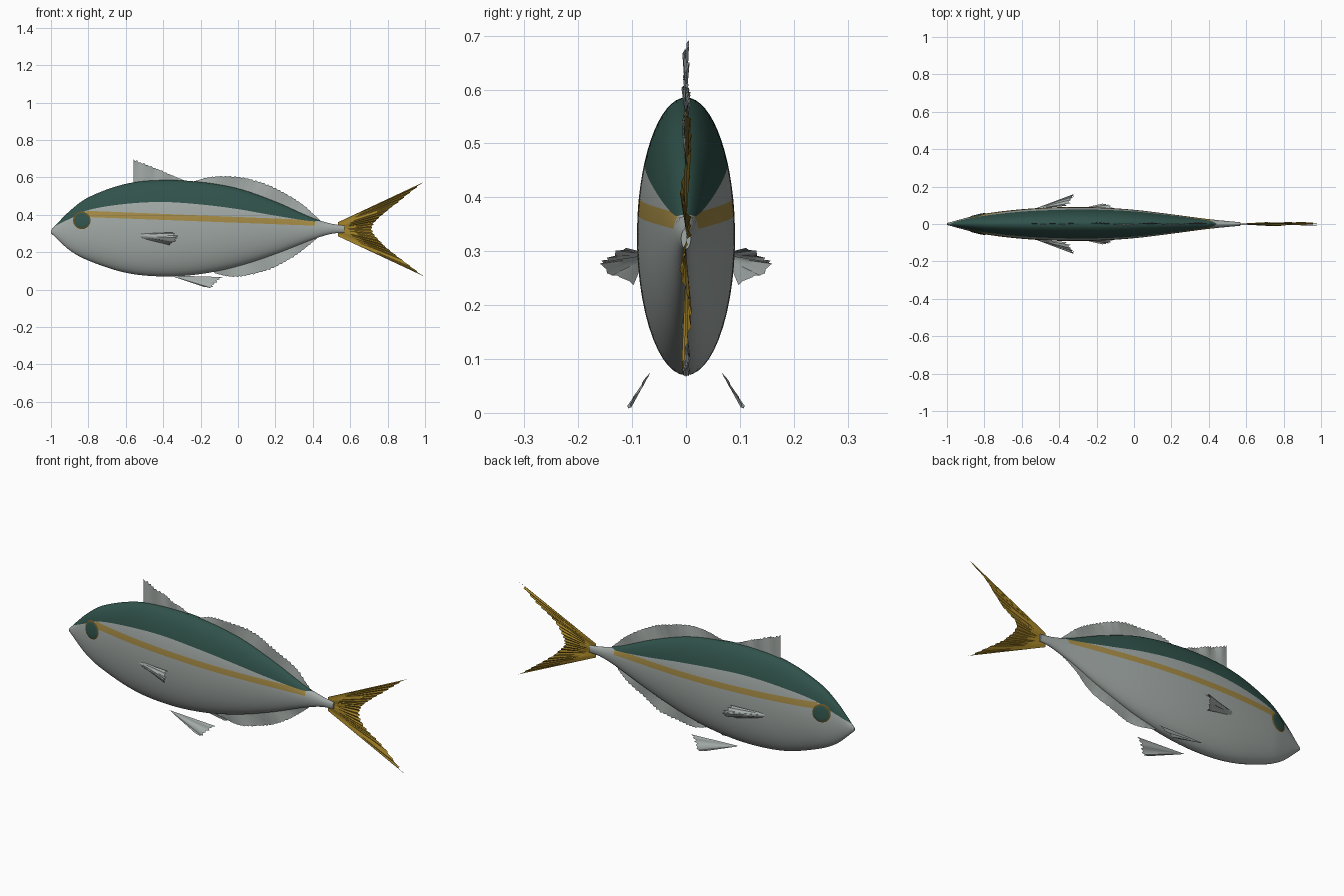
import bpy, bmesh, math, random
from mathutils import Vector

random.seed(4)
cube = bpy.data.objects.get("Cube")
if cube:
    bpy.data.objects.remove(cube, do_unlink=True)


def material(name, rgb):
    m = bpy.data.materials.new(name)
    m.use_nodes = True
    m.diffuse_color = (*rgb, 1)
    m.node_tree.nodes["Principled BSDF"].inputs["Base Color"].default_value = (*rgb, 1)
    return m


silver = material("silver_skin", (0.36, 0.40, 0.38))
green = material("dark_green_back", (0.03, 0.085, 0.07))
gold = material("gold_stripe", (0.38, 0.26, 0.06))
yellow = material("yellow_tail", (0.36, 0.22, 0.02))
fin_grey = material("fin_grey", (0.37, 0.41, 0.39))
bronze = material("bronze_eye_rim", (0.14, 0.09, 0.018))


def finish(name, bm, mats, mirror=False):
    mesh = bpy.data.meshes.new(name)
    bm.to_mesh(mesh)
    bm.free()
    for m in mats:
        mesh.materials.append(m)
    obj = bpy.data.objects.new(name, mesh)
    bpy.context.collection.objects.link(obj)
    if mirror:
        mod = obj.modifiers.new("mirror", 'MIRROR')
        mod.use_axis = (False, True, False)
        mod.merge_threshold = 0.0005
    bpy.ops.object.select_all(action='DESELECT')
    obj.select_set(True)
    bpy.context.view_layer.objects.active = obj
    bpy.ops.object.shade_smooth_by_angle(angle=math.radians(50))
    return obj


def curve(pts):
    """Smooth function through (x, value) points."""
    def slope(i):
        a, b = pts[max(i - 1, 0)], pts[min(i + 1, len(pts) - 1)]
        return (b[1] - a[1]) / (b[0] - a[0])

    def f(x):
        x = min(max(x, pts[0][0]), pts[-1][0])
        i = next(k for k in range(len(pts) - 1) if x <= pts[k + 1][0])
        (x0, y0), (x1, y1) = pts[i], pts[i + 1]
        d = x1 - x0
        t = (x - x0) / d
        return ((2*t**3 - 3*t*t + 1) * y0 + (t**3 - 2*t*t + t) * d * slope(i)
                + (3*t*t - 2*t**3) * y1 + (t**3 - t*t) * d * slope(i + 1))
    return f


# Body outline, seen from the side and from above
top = curve([(-1, .318), (-.9, .42), (-.8, .493), (-.6, .565), (-.4, .585), (-.2, .575),
             (0, .54), (.2, .47), (.4, .382), (.5, .352), (.57, .342)])
bottom = curve([(-1, .302), (-.9, .21), (-.8, .155), (-.6, .09), (-.4, .07), (-.2, .083),
                (0, .125), (.2, .19), (.4, .268), (.5, .298), (.57, .304)])
width = curve([(-1, .005), (-.9, .032), (-.8, .055), (-.6, .079), (-.4, .09), (-.2, .089),
               (0, .076), (.2, .052), (.4, .026), (.57, .009)])
back_line = curve([(-1, .33), (-.9, .378), (-.8, .425), (-.6, .458), (-.4, .468), (-.2, .455),
                   (0, .43), (.2, .395), (.4, .365), (.45, .37), (.57, .37)])


def surface_y(x, z):
    mid, half = (top(x) + bottom(x)) / 2, (top(x) - bottom(x)) / 2
    return width(x) * math.sqrt(max(0, 1 - ((z - mid) / half) ** 2))


# Body: half rings whose points follow the colour borders
BANDS = [(14, 0), (3, 2), (3, 0), (10, 1)]


def half_ring(x):
    hi, lo = top(x), bottom(x)
    mid, half = (hi + lo) / 2, (hi - lo) / 2
    back = min(back_line(x), hi)
    stripe_hi = min(.388 - .041 * x, back)
    stripe_lo = min(.357 - .038 * x, stripe_hi)
    angles = [math.asin(max(-1, min(1, (z - mid) / half)))
              for z in (lo, stripe_lo, stripe_hi, back, hi)]
    ring = [angles[0]]
    for k, (n, _) in enumerate(BANDS):
        ring += [angles[k] + (angles[k+1] - angles[k]) * (j + 1) / n for j in range(n)]
    return [(x, width(x) * math.cos(a), mid + half * math.sin(a)) for a in ring]


bm = bmesh.new()
band_mats = [m for n, m in BANDS for _ in range(n)]
steps = 100
xs = [-1 + 1.57 * i / steps for i in range(steps + 1)]
rings = [[bm.verts.new(p) for p in half_ring(x)] for x in xs]
for i in range(steps):
    for j, m in enumerate(band_mats):
        f = bm.faces.new((rings[i][j], rings[i][j+1], rings[i+1][j+1], rings[i+1][j]))
        f.material_index = 0 if m == 2 and not -.82 < xs[i] < .41 else m
for end in (rings[0], rings[-1]):
    bm.faces.new(end)
for v in bm.verts:
    if abs(v.co.y) < .0001:
        v.co.y = 0
bmesh.ops.remove_doubles(bm, verts=bm.verts, dist=.00005)
bmesh.ops.recalc_face_normals(bm, faces=bm.faces)
finish("body", bm, [silver, green, gold], mirror=True)

# Eyes: thin discs laid on the head, with a bronze rim
bm = bmesh.new()
loops = []
for r in (.001, .013, .026, .040, .047):
    loop = []
    for k in range(32):
        a = math.tau * k / 32
        x, z = -.835 + r * math.cos(a), .37 + r * math.sin(a)
        loop.append(bm.verts.new((x, surface_y(x, z) + (.004 if r < .045 else .001), z)))
    loops.append(loop)
bm.faces.new(loops[0])
for i in range(4):
    for k in range(32):
        n = (k + 1) % 32
        f = bm.faces.new((loops[i][k], loops[i][n], loops[i+1][n], loops[i+1][k]))
        f.material_index = int(i == 3)
bmesh.ops.recalc_face_normals(bm, faces=bm.faces)
finish("eyes", bm, [green, bronze], mirror=True)


def along(pts, u):
    """Point at fraction u of a smooth path."""
    t = u * (len(pts) - 1)
    return Vector(curve([(i, p[a]) for i, p in enumerate(pts)])(t) for a in range(3))


def fin(name, root, tips, rays, mat, ripple, teeth, mirror=False, wave=(0, 1, 0)):
    """Thin rippled sheet between a root path and a ragged outer path."""
    bm = bmesh.new()
    rows, cols = 5, rays * 2
    grid = []
    for i in range(cols + 1):
        u = i / cols
        a, b = along(root, u), along(tips, u)
        if 0 < i < cols:
            b = b.lerp(a, teeth * ((i % 2) * .6 + random.random() * .4))
        sway = ripple * (math.sin(u * 17) + .35 * (-1) ** i + random.uniform(-.2, .2))
        grid.append([bm.verts.new(a.lerp(b, j / rows) + Vector(wave) * sway * j / rows)
                     for j in range(rows + 1)])
    for i in range(cols):
        for j in range(rows):
            bm.faces.new((grid[i][j], grid[i+1][j], grid[i+1][j+1], grid[i][j+1]))
    finish(name, bm, [mat], mirror)


def flat(pts):
    return [(x, 0, z) for x, z in pts]


def body_edge(edge, x0, x1, inset):
    return [(x0 + (x1 - x0) * k / 8, 0, edge(x0 + (x1 - x0) * k / 8) + inset) for k in range(9)]


# Fins on the centre line
fin("front_dorsal_fin", body_edge(top, -.56, -.29, -.01),
    flat([(-.56, .70), (-.47, .665), (-.38, .625), (-.29, .585)]), 14, fin_grey, .005, .12)
fin("rear_dorsal_fin", body_edge(top, -.25, .43, -.01),
    flat([(-.24, .578), (-.13, .606), (0, .604), (.12, .578), (.23, .53), (.34, .462), (.44, .37)]),
    32, fin_grey, .006, .1)
fin("anal_fin", body_edge(bottom, -.14, .42, .01),
    flat([(-.12, .085), (-.03, .066), (.07, .077), (.17, .105), (.27, .155), (.36, .22), (.43, .28)]),
    28, fin_grey, .006, .1)
fin("tail_fin", flat([(.535, .36), (.535, .322), (.535, .285)]),
    flat([(1, .578), (.87, .475), (.77, .395), (.72, .33), (.76, .26), (.86, .175), (1, .068)]),
    22, yellow, .008, .06)

# Paired fins
fin("pectoral_fins", [(-.55, .076, .297), (-.54, .078, .288), (-.53, .08, .278)],
    [(-.34, .11, .305), (-.315, .156, .284), (-.325, .148, .258), (-.36, .10, .24)],
    8, fin_grey, .005, .1, True, (0, .6, .8))
fin("pelvic_fins", [(-.36, .066, .075), (-.35, .068, .072), (-.34, .07, .067)],
    [(-.08, .073, .066), (-.11, .09, .036), (-.14, .108, .008), (-.18, .105, .014)],
    7, fin_grey, .003, .08, True, (0, .8, .5))
